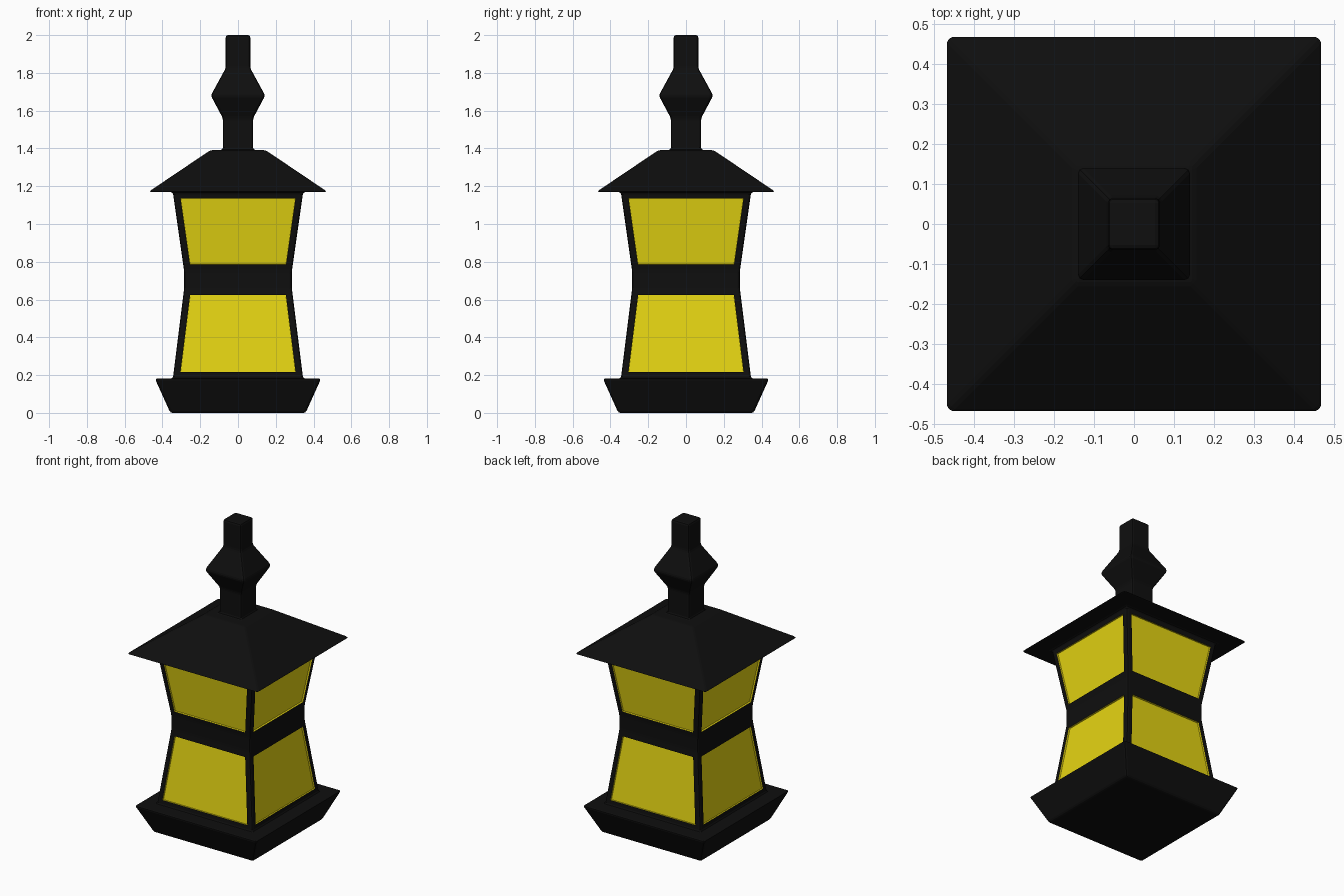
import bpy
import bmesh

old = bpy.data.objects.get("Cube")
if old:
    bpy.data.objects.remove(old, do_unlink=True)


def material(name, colour):
    m = bpy.data.materials.new(name)
    m.use_nodes = True
    m.diffuse_color = colour
    m.node_tree.nodes["Principled BSDF"].inputs["Base Color"].default_value = colour
    return m


BLACK = material("black iron", (0.0045, 0.0045, 0.0045, 1))
YELLOW = material("yellow glass", (0.78, 0.66, 0.006, 1))
CORNERS = ((-1, -1), (1, -1), (1, 1), (-1, 1))


def square_loft(profile, cap_bottom=True, cap_top=True, bevel=0.012):
    """Square tower through (half width, height) points, with softened edges."""
    bm = bmesh.new()
    rings = [[bm.verts.new((x * w, y * w, z)) for x, y in CORNERS]
             for w, z in profile]
    for low, high in zip(rings, rings[1:]):
        for i in range(4):
            j = (i + 1) % 4
            bm.faces.new((low[i], low[j], high[j], high[i]))
    if cap_bottom:
        bm.faces.new(rings[0][::-1])
    if cap_top:
        bm.faces.new(rings[-1])
    bm.normal_update()
    # Flat flanges keep their diagonal seams; every real edge is rounded
    edges = [e for e in bm.edges
             if len(e.link_faces) == 2 and e.calc_face_angle() > 0.05]
    bmesh.ops.bevel(bm, geom=edges, offset=bevel, offset_type='OFFSET',
                    segments=2, profile=0.5, affect='EDGES', clamp_overlap=True)
    bm.normal_update()
    return bm


def finish(bm, name):
    mesh = bpy.data.meshes.new(name)
    bm.to_mesh(mesh)
    bm.free()
    mesh.materials.append(BLACK)
    mesh.materials.append(YELLOW)
    obj = bpy.data.objects.new(name, mesh)
    bpy.context.collection.objects.link(obj)
    return obj


# Flared tray at the foot
finish(square_loft([(0.358, 0), (0.44, 0.182)]), "base")

# Waisted housing, open where it meets the base and roof
body = square_loft([(0.40, 0.181), (0.345, 0.181), (0.285, 0.66), (0.285, 0.75),
                    (0.345, 1.169), (0.40, 1.169)], False, False)

# Recessed glass panes in the eight large side faces
panes = [f for f in body.faces if f.calc_area() > 0.15 and abs(f.normal.z) < 0.5]
bmesh.ops.inset_individual(body, faces=panes, thickness=0.023, use_even_offset=True)
for f in panes:
    f.material_index = 1
walls = bmesh.ops.inset_individual(body, faces=panes, thickness=0.001,
                                   depth=-0.01, use_even_offset=True)
for f in walls["faces"]:
    f.material_index = 1
finish(body, "housing")

# Overhanging hipped roof
finish(square_loft([(0.474, 1.17), (0.146, 1.391)]), "roof")

# Finial with a faceted knob
finish(square_loft([(0.11, 1.392), (0.08, 1.392), (0.08, 1.56), (0.144, 1.68),
                    (0.065, 1.825), (0.065, 2.0)], cap_bottom=False), "finial")
